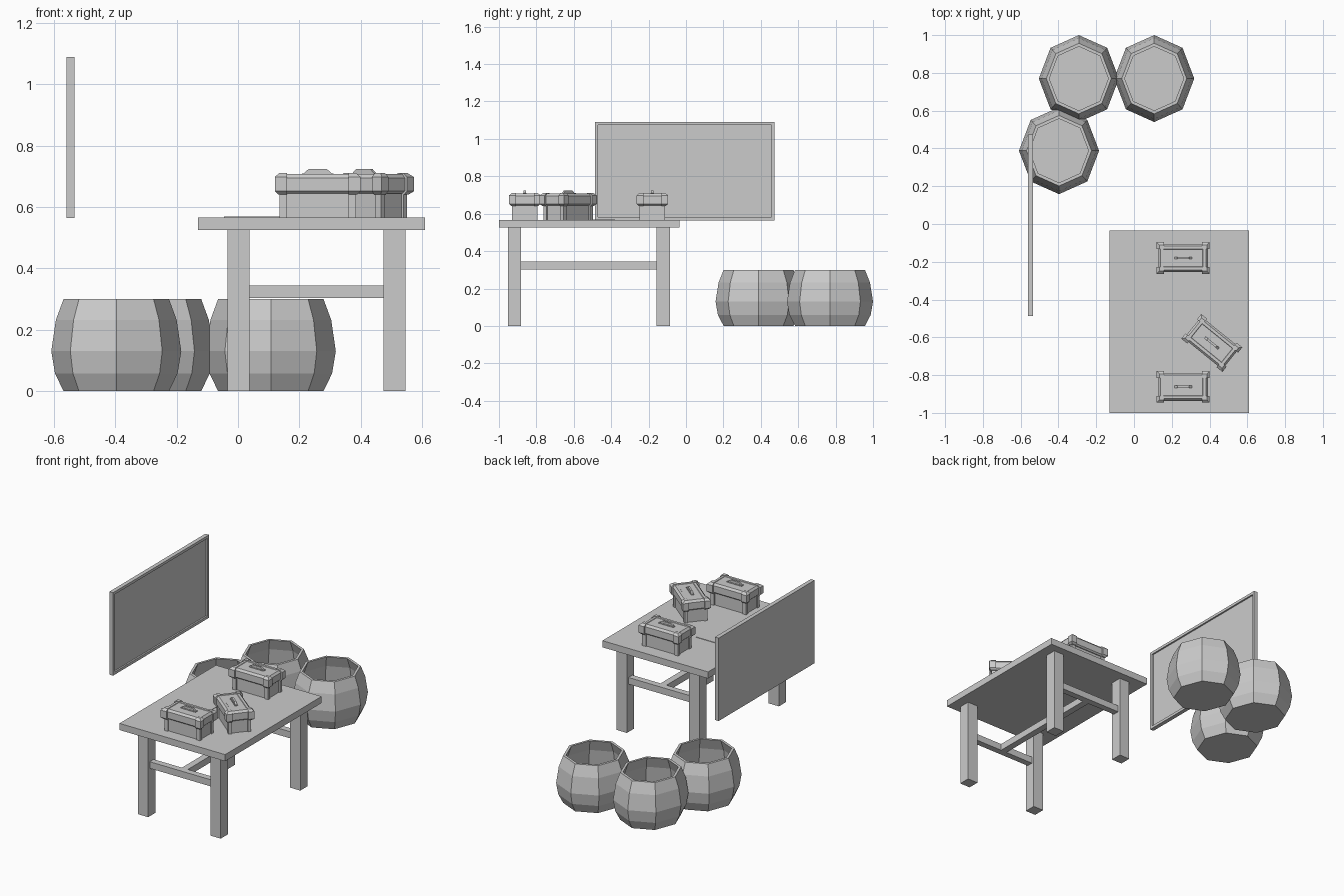
import bpy, bmesh
from math import cos, sin, pi, radians
from mathutils import Matrix

if "Cube" in bpy.data.objects:
    bpy.data.objects.remove(bpy.data.objects["Cube"])


def finish(name, bm, matrix=None):
    bmesh.ops.recalc_face_normals(bm, faces=bm.faces)
    me = bpy.data.meshes.new(name)
    bm.to_mesh(me)
    bm.free()
    ob = bpy.data.objects.new(name, me)
    bpy.context.collection.objects.link(ob)
    if matrix:
        ob.matrix_world = matrix
    return ob


def loft(bm, rings, closed=False):
    """Skin a stack of point rings; cap the ends unless closed on itself."""
    vr = [[bm.verts.new(p) for p in r] for r in rings]
    n = len(vr[0])
    for a, b in zip(vr, vr[1:]):
        for i in range(n):
            j = (i + 1) % n
            bm.faces.new((a[i], a[j], b[j], b[i]))
    bm.faces.new(vr[0][::-1])
    bm.faces.new(vr[-1])


def rect(x0, x1, y0, y1, z):
    return [(x0, y0, z), (x1, y0, z), (x1, y1, z), (x0, y1, z)]


def block(name, x0, x1, y0, y1, z0, z1):
    bm = bmesh.new()
    loft(bm, [rect(x0, x1, y0, y1, z0), rect(x0, x1, y0, y1, z1)])
    return finish(name, bm)


def stack(name, layers, matrix):
    """Centred block from (half x, half y, z) layers."""
    bm = bmesh.new()
    loft(bm, [rect(-hx, hx, -hy, hy, z) for hx, hy, z in layers])
    return finish(name, bm, matrix)


# Table: top, legs, H-shaped stretcher, thin mat
block("table_top", -0.13, 0.61, -1.0, -0.035, 0.525, 0.567)
for y in (-0.953, -0.157):
    for x in (-0.034, 0.474):
        block("table_leg", x, x + 0.072, y, y + 0.072, 0, 0.525)
    block("end_stretcher", 0.038, 0.474, y + 0.016, y + 0.056, 0.303, 0.345)
block("long_stretcher", 0.235, 0.277, -0.897, -0.141, 0.303, 0.345)
block("table_mat", -0.045, 0.2, -0.7, -0.38, 0.567, 0.57)

# Wall board: slab with a recessed panel on the +x face
bm = bmesh.new()
y0, y1, z0, z1 = -0.487, 0.473, 0.565, 1.09


def board_ring(x, m):
    return [(x, y0 + m, z0 + m), (x, y1 - m, z0 + m),
            (x, y1 - m, z1 - m), (x, y0 + m, z1 - m)]


loft(bm, [board_ring(-0.56, 0), board_ring(-0.534, 0),
          board_ring(-0.534, 0.017), board_ring(-0.544, 0.017)])
finish("wall_board", bm)

# Open eight-sided barrels: outside profile, rim, then down the inside
PROFILE = [(0.172, 0), (0.2, 0.058), (0.212, 0.13), (0.197, 0.232),
           (0.172, 0.3), (0.156, 0.3), (0.182, 0.23), (0.196, 0.13),
           (0.185, 0.06), (0.162, 0.018)]
for cx, cy in ((-0.292, 0.77), (0.107, 0.77), (-0.397, 0.388)):
    bm = bmesh.new()
    loft(bm, [[(r * cos(i * pi / 4), 1.085 * r * sin(i * pi / 4), z)
               for i in range(8)] for r, z in PROFILE])
    finish("barrel", bm, Matrix.Translation((cx, cy, 0)))

# Strongboxes: body, lid with sunken top, corner braces, handle
for cx, cy, ang in ((0.26, -0.18, 0), (0.26, -0.862, 0), (0.412, -0.63, -39)):
    m = Matrix.Translation((cx, cy, 0.567)) @ Matrix.Rotation(radians(ang), 4, 'Z')
    stack("box_body", [(0.117, 0.06, 0), (0.117, 0.06, 0.085)], m)
    stack("box_lid", [(0.122, 0.065, 0.078), (0.131, 0.074, 0.086),
                      (0.131, 0.074, 0.128), (0.12, 0.063, 0.141),
                      (0.105, 0.048, 0.141), (0.103, 0.046, 0.138)], m)
    for sx in (-1, 1):
        for sy in (-1, 1):
            for name, layers in (
                ("body_brace", [(0.125, 0.068, 0), (0.125, 0.068, 0.08)]),
                ("lid_brace", [(0.129, 0.073, 0.075), (0.14, 0.084, 0.085),
                               (0.14, 0.084, 0.131), (0.126, 0.069, 0.144)])):
                bm = bmesh.new()
                loft(bm, [rect(sx * 0.1, sx * hx, sy * 0.048, sy * hy, z)
                          for hx, hy, z in layers])
                finish(name, bm, m)
    stack("handle_plate", [(0.052, 0.009, 0.136), (0.052, 0.009, 0.143)], m)
    stack("handle", [(0.046, 0.006, 0.143), (0.03, 0.006, 0.157)], m)
